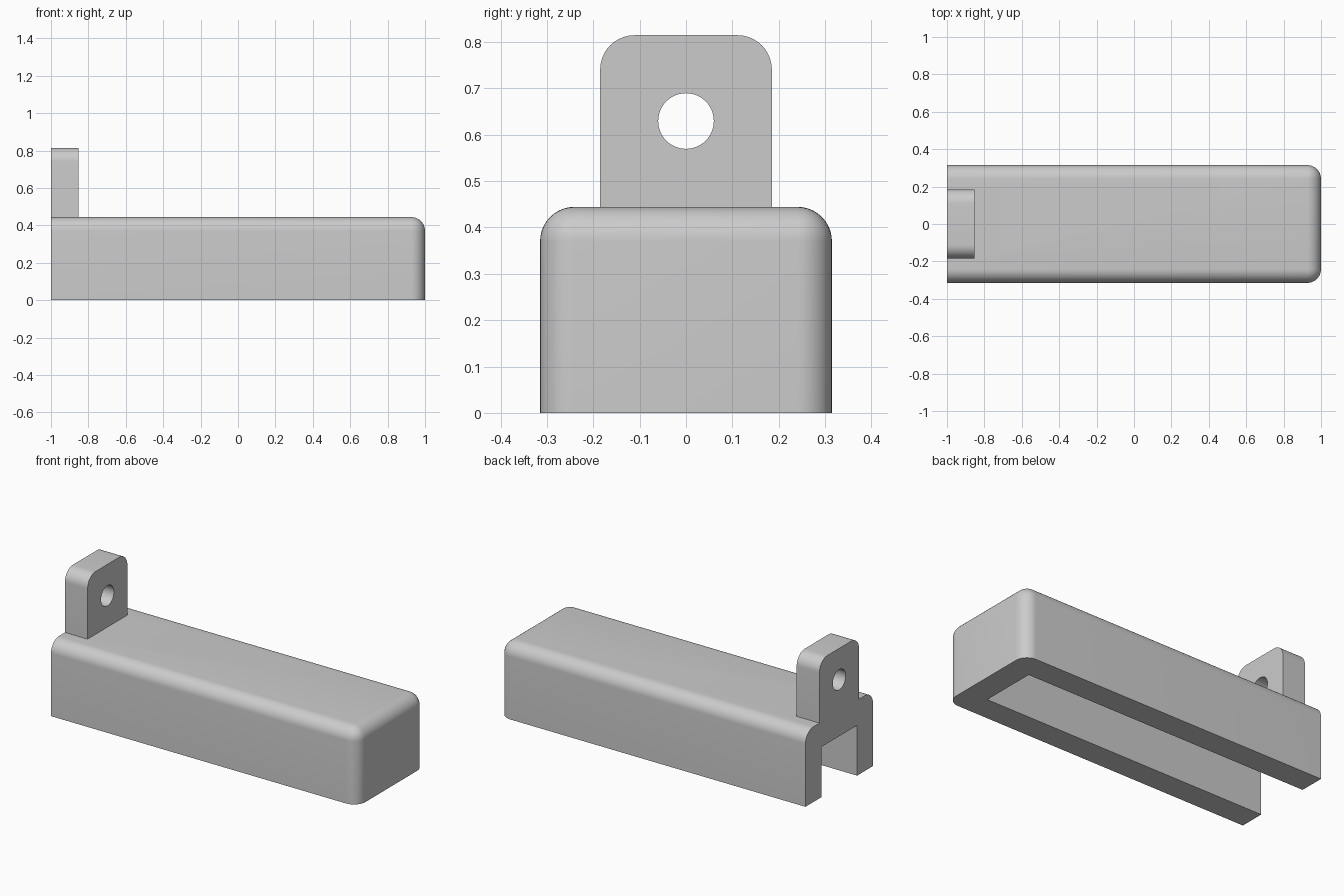
import bpy, bmesh, math
from mathutils import Vector

default = bpy.data.objects.get("Cube")
if default:
    bpy.data.objects.remove(default, do_unlink=True)

UNIT = 2 / 27                     # module that all dimensions follow
WALL, RADIUS = 2 * UNIT, UNIT
HALF_W, HEIGHT = 4.25 * UNIT, 6 * UNIT
TAB_HALF, TAB_TOP = 2.5 * UNIT, 11 * UNIT

grey = bpy.data.materials.new("plain grey")
grey.use_nodes = True
colour = (0.6, 0.6, 0.6, 1)
grey.diffuse_color = colour
grey.node_tree.nodes["Principled BSDF"].inputs["Base Color"].default_value = colour


def add_object(name, bm):
    mesh = bpy.data.meshes.new(name)
    bm.normal_update()
    bm.to_mesh(mesh)
    bm.free()
    obj = bpy.data.objects.new(name, mesh)
    bpy.context.collection.objects.link(obj)
    mesh.materials.append(grey)
    return obj


def box(name, low, high, rounded=None):
    """Box between two corners; edges whose midpoint passes 'rounded' get a fillet."""
    low, high = Vector(low), Vector(high)
    bm = bmesh.new()
    bmesh.ops.create_cube(bm, size=1)
    for v in bm.verts:
        v.co = (low + high) / 2 + v.co * (high - low)
    if rounded:
        edges = [e for e in bm.edges
                 if rounded((e.verts[0].co + e.verts[1].co) / 2)]
        bmesh.ops.bevel(bm, geom=edges, offset=RADIUS, segments=10,
                        profile=0.5, affect='EDGES', clamp_overlap=False)
    return add_object(name, bm)


def combine(target, tool, operation):
    mod = target.modifiers.new(operation.lower(), 'BOOLEAN')
    mod.operation, mod.solver, mod.object = operation, 'EXACT', tool
    bpy.ops.object.select_all(action='DESELECT')
    bpy.context.view_layer.objects.active = target
    target.select_set(True)
    bpy.ops.object.modifier_apply(modifier=mod.name)
    bpy.data.objects.remove(tool, do_unlink=True)


# Body: rounded on the top and at the closed end, flat at the open end
def body_edge(m):
    on_top, on_end = m.z > HEIGHT - 0.01, m.x > 0.99
    on_side = abs(m.y) > HALF_W - 0.01
    return on_top + on_end + on_side == 2 and (on_top or on_end)


body = box("channel_body", (-1, -HALF_W, 0), (1, HALF_W, HEIGHT), body_edge)

# Mounting tab: rounded upper corners, foot sunk into the body
tab = box("mounting_tab", (-1, -TAB_HALF, HEIGHT - UNIT), (-1 + WALL, TAB_HALF, TAB_TOP),
          lambda m: m.z > TAB_TOP - 0.01 and abs(m.y) > TAB_HALF - 0.01)
combine(body, tab, 'UNION')

# Channel open at the bottom and at one end
cavity = box("cavity_cutter", (-1.2, -HALF_W + WALL, -0.2),
             (1 - WALL, HALF_W - WALL, HEIGHT - WALL))
combine(body, cavity, 'DIFFERENCE')

# Hole through the tab
bm = bmesh.new()
bmesh.ops.create_cone(bm, cap_ends=True, segments=48, radius1=0.06, radius2=0.06, depth=0.5)
hole = add_object("hole_cutter", bm)
hole.rotation_euler.y = math.pi / 2
hole.location = (-1 + WALL / 2, 0, 8.5 * UNIT)
bpy.context.view_layer.update()
combine(body, hole, 'DIFFERENCE')

body.name = "channel_body_with_tab"
bpy.ops.object.shade_smooth_by_angle(angle=math.radians(30))
